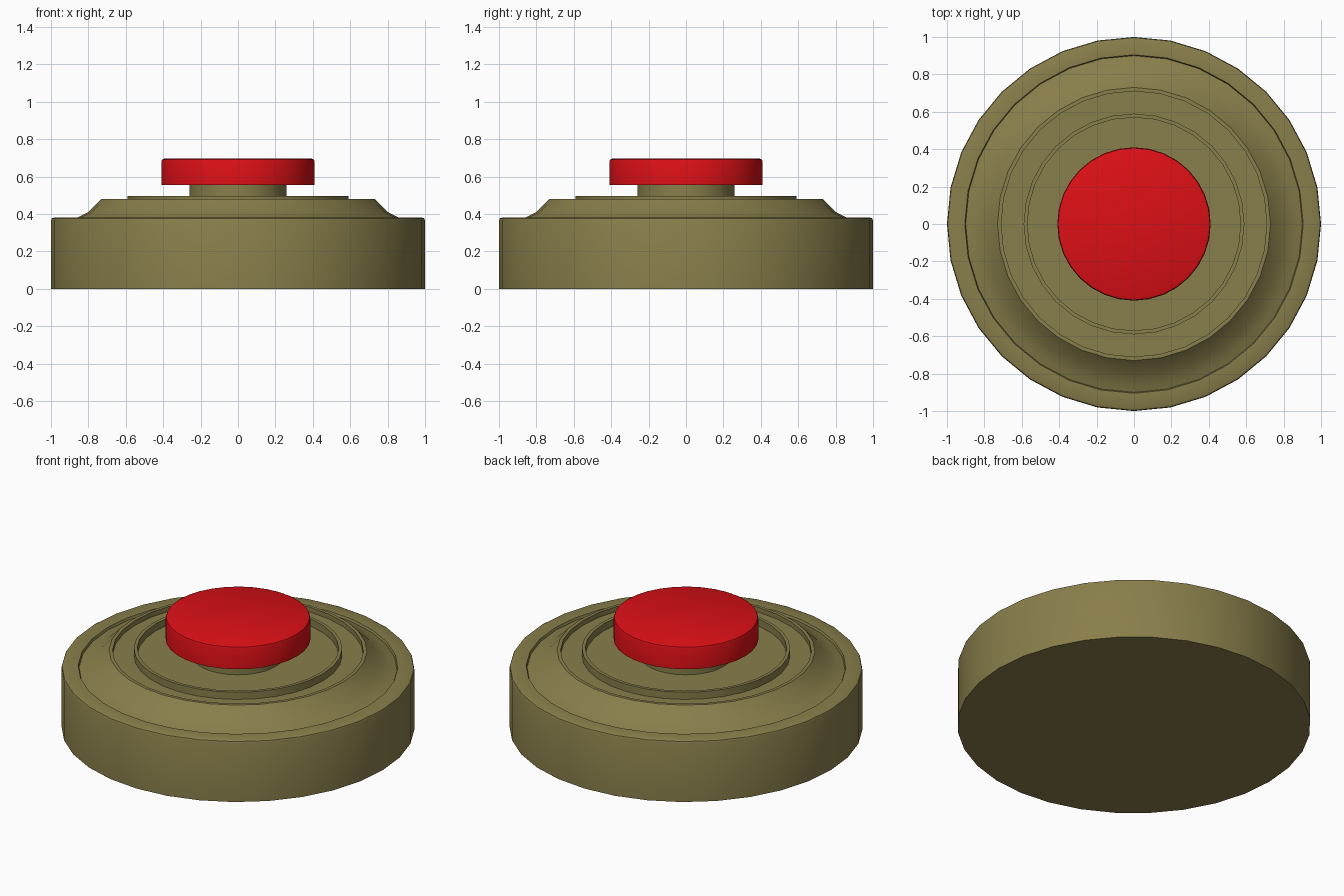
import bpy, bmesh, math

if "Cube" in bpy.data.objects:
    bpy.data.objects.remove(bpy.data.objects["Cube"])

SIDES = 32


def material(name, colour):
    mat = bpy.data.materials.new(name)
    mat.diffuse_color = (*colour, 1)
    mat.use_nodes = True
    mat.node_tree.nodes["Principled BSDF"].inputs["Base Color"].default_value = mat.diffuse_color
    return mat


def lathe(name, profile, mat):
    """Revolve (radius, z) points about z, from bottom to top, closing both ends."""
    bm = bmesh.new()
    rings = []
    for r, z in profile:
        rings.append([bm.verts.new((r * math.cos(2 * math.pi * i / SIDES),
                                    r * math.sin(2 * math.pi * i / SIDES), z))
                      for i in range(SIDES)])
    for a, b in zip(rings, rings[1:]):
        for i in range(SIDES):
            j = (i + 1) % SIDES
            bm.faces.new((a[i], a[j], b[j], b[i]))
    bm.faces.new(rings[0][::-1])
    bm.faces.new(rings[-1])
    mesh = bpy.data.meshes.new(name)
    bm.to_mesh(mesh)
    bm.free()
    mesh.materials.append(mat)
    obj = bpy.data.objects.new(name, mesh)
    bpy.context.collection.objects.link(obj)
    bpy.ops.object.select_all(action='DESELECT')
    obj.select_set(True)
    bpy.context.view_layer.objects.active = obj
    bpy.ops.object.shade_smooth_by_angle(angle=math.radians(32))
    return obj


olive = material("olive_paint", (0.25, 0.21, 0.07))
red = material("red_paint", (0.72, 0.005, 0.008))

# Drum with rounded rim, sloped shoulder, ring groove, raised ring and recessed centre
lathe("mine_body", [
    (1.0, 0), (1.0, 0.365), (0.996, 0.376), (0.985, 0.381),
    (0.905, 0.381), (0.90, 0.367), (0.86, 0.38), (0.80, 0.41), (0.73, 0.48),
    (0.71, 0.48), (0.71, 0.45),
    (0.59, 0.45), (0.59, 0.495), (0.57, 0.495), (0.57, 0.45),
], olive)

# Plunger stem
lathe("plunger_stem", [(0.26, 0.44), (0.26, 0.57)], olive)

# Red pressure button with a softened top edge
lathe("pressure_button", [
    (0.41, 0.555), (0.41, 0.68), (0.406, 0.691), (0.395, 0.696),
], red)
